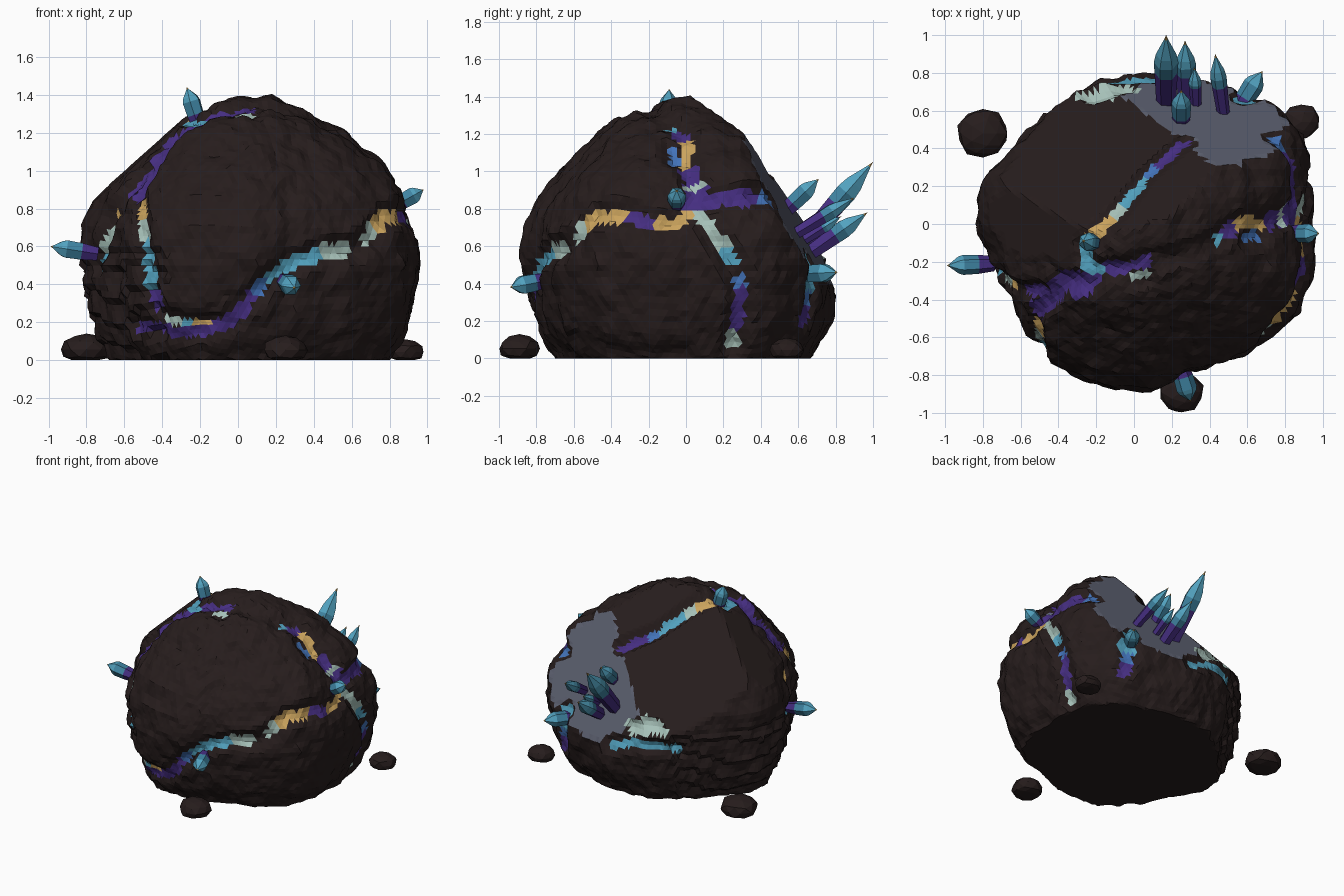
import bpy
import bmesh
from math import acos, atan2, cos, sin, exp, pi, tau, degrees
from mathutils import Vector, noise
from mathutils.geometry import intersect_point_line

if "Cube" in bpy.data.objects:
    bpy.data.objects.remove(bpy.data.objects["Cube"])


def material(name, colour):
    mat = bpy.data.materials.new(name)
    mat.use_nodes = True
    mat.diffuse_color = (*colour, 1)
    mat.node_tree.nodes["Principled BSDF"].inputs["Base Color"].default_value = (*colour, 1)
    return mat


MATERIALS = [
    material("dark_rock", (.0195, .012, .0118)),
    material("grey_cut_stone", (.11, .12, .165)),
    material("purple_mineral", (.06, .027, .22)),
    material("blue_mineral", (.055, .17, .48)),
    material("cyan_mineral", (.085, .36, .52)),
    material("pale_mineral", (.38, .53, .48)),
    material("gold_mineral", (.6, .37, .11)),
    material("teal_crystal", (.05, .23, .36)),
]
ROCK, GREY, PURPLE, BLUE, CYAN, PALE, GOLD, TEAL = range(len(MATERIALS))
LETTER = {"P": PURPLE, "B": BLUE, "C": CYAN, "W": PALE, "G": GOLD, "-": ROCK}


def add_object(name, bm):
    mesh = bpy.data.meshes.new(name)
    bm.to_mesh(mesh)
    bm.free()
    for mat in MATERIALS:
        mesh.materials.append(mat)
    obj = bpy.data.objects.new(name, mesh)
    bpy.context.collection.objects.link(obj)
    return obj


def interpolate(x, table):
    for (x0, y0), (x1, y1) in zip(table, table[1:]):
        if x <= x1:
            return y0 + (y1 - y0) * (x - x0) / max(x1 - x0, 1e-6)
    return table[-1][1]


# Boulder outline from above (radius every 15 degrees) and its side profile
CENTRE = Vector((.04, 0, .5))
RADII = [.9, .94, .97, .94, .86, .82, .82, .80, .78, .77, .80, .87,
         .88, .83, .80, .85, .88, .88, .87, .83, .84, .9, .95, .94]
PROFILE = [(0, 1.4), (.15, 1.38), (.35, 1.31), (.55, 1.2), (.76, 1.02), (.9, .87),
           (.98, .7), (1, .5), (.97, .3), (.92, .15), (.82, 0), (0, 0)]
ring = [(i * 15, r) for i, r in enumerate(RADII + RADII[:1])]
angles = [atan2(s, z - CENTRE.z) for s, z in PROFILE]
reach = [(a, s) for a, (s, z) in zip(angles, PROFILE)]
height = [(a, z) for a, (s, z) in zip(angles, PROFILE)]

# Flat broken faces: normal and distance
GREY_PLANE = (Vector((.12, .87, .48)), .898)
PLANES = [GREY_PLANE, (Vector((-.24, .69, .68)), .93), (Vector((-.68, -.05, .73)), 1.13)]

# Bulging chunks that overhang the veins: position and height
BULGES = [((.76, .27, 1.02), .06), ((.72, -.25, .98), .03), ((.1, -.8, .6), .02)]
bulges = [((Vector(p) - CENTRE).normalized(), h) for p, h in BULGES]

# Mineral veins: one colour letter for each stretch between points, dash for bare rock
segments = []


def vein(colours, points, width=.041):
    dirs = [(Vector(p) - CENTRE).normalized() for p in points]
    for letter, a, b in zip(colours, dirs, dirs[1:]):
        segments.append((a, b, LETTER[letter], width))


# lower front and right side
vein("PPPPBCCW-WGGPGG", [(-.62, -.55, .12), (-.45, -.68, .13), (-.3, -.75, .13),
                         (-.05, -.78, .2), (.08, -.8, .35), (.15, -.8, .42), (.28, -.77, .51),
                         (.44, -.72, .575), (.62, -.65, .59), (.68, -.62, .63),
                         (.73, -.55, .7), (.8, -.5, .76), (.87, -.33, .77),
                         (.92, -.18, .72), (.93, -.06, .73), (.93, .03, .8)])
vein("WWC-BPPW", [(.9, .03, .8), (.88, .1, .72), (.86, .19, .58), (.86, .23, .5),
                  (.86, .26, .45), (.86, .28, .39), (.85, .28, .28), (.84, .27, .14),
                  (.83, .26, .06)])
vein("PPPB", [(.9, 0, .83), (.87, .15, .85), (.83, .3, .86), (.78, .38, .86), (.75, .42, .84)], .048)
# over the top
vein("PWP", [(.9, .03, .82), (.85, .06, .92), (.83, .04, .96), (.77, .02, 1.05)], .055)
vein("GPC--", [(.75, .01, 1.08), (.58, 0, 1.22), (.5, -.06, 1.27), (.46, -.09, 1.29),
               (.3, -.16, 1.35), (.12, -.21, 1.38)])
vein("B", [(.7, -.07, 1.11), (.64, -.08, 1.16)], .03)
vein("PP", [(.07, -.21, 1.38), (-.05, -.24, 1.35), (-.15, -.25, 1.3)], .05)
vein("W", [(0, -.3, 1.34), (.06, -.29, 1.35)], .03)
vein("CC", [(-.18, -.25, 1.27), (-.23, -.23, 1.23), (-.25, -.12, 1.25)], .045)
vein("GWCCBP", [(-.23, -.1, 1.28), (-.12, .03, 1.3), (-.06, .1, 1.26), (0, .18, 1.2),
                (.06, .26, 1.14), (.13, .32, 1.1), (.27, .44, 1.02)], .04)
# left side
vein("PPP", [(-.2, -.28, 1.22), (-.37, -.31, 1.12), (-.45, -.4, .95), (-.5, -.45, .86)], .07)
vein("GWCCP-", [(-.48, -.5, .8), (-.47, -.55, .73), (-.47, -.6, .63), (-.46, -.64, .5),
                (-.46, -.66, .37), (-.43, -.68, .27), (-.38, -.7, .21)], .047)
vein("WCG", [(-.4, -.69, .205), (-.3, -.74, .2), (-.24, -.75, .2), (-.16, -.76, .2)], .022)
vein("P-GWWC", [(-.44, -.34, .97), (-.54, -.32, .83), (-.6, -.31, .76), (-.65, -.3, .71),
                (-.72, -.28, .63), (-.78, -.26, .57), (-.82, -.22, .5)])
# back
vein("PBCC", [(.62, .64, .22), (.6, .64, .29), (.59, .64, .36), (.59, .64, .43), (.57, .64, .5)], .055)
vein("CCCC", [(.12, .8, .4), (0, .8, .44), (-.12, .75, .47), (-.25, .68, .47), (-.36, .6, .44)], .035)
vein("WW", [(-.05, .72, .56), (-.14, .68, .59), (-.21, .65, .58)], .085)


def nearest_vein(direction):
    best, colour, width = 9, ROCK, 0
    for a, b, col, w in segments:
        if direction.dot(a) < .8:
            continue
        q, t = intersect_point_line(direction, a, b)
        q = a if t < 0 else b if t > 1 else q
        dist = (direction - q).length
        if dist < best:
            best, colour, width = dist, col, w
    return best, colour, width


def boulder_point(d):
    polar = acos(max(-1, min(1, d.z)))
    azimuth = atan2(d.y, d.x) % tau
    r = interpolate(degrees(azimuth), ring) * interpolate(polar, reach)
    z = interpolate(polar, height)
    # stepped ledges on the lower left and back
    if d.x < -.5 and z < .58:
        r *= 1 - .04 * ((z * 8 + noise.noise(d * 2)) % 1)
    p = CENTRE + Vector((r * cos(azimuth), r * sin(azimuth), z - CENTRE.z))
    on_ground = z < .001
    u = (p - CENTRE).normalized()
    p += u * (.016 * noise.noise(d * 3) + .022 * noise.noise(d * 9) + .01 * noise.noise(d * 20))
    for direction, rise in bulges:
        p += u * rise * exp(-((u - direction).length / .16) ** 2)
    for normal, dist in PLANES:
        over = normal.dot(p) - dist
        if over > 0:
            p -= u * (over / normal.dot(u))
    # grooves along the veins
    gap = nearest_vein(u)[0]
    if gap < .09:
        p -= u * .04 * (1 - (gap / .09) ** 2)
    p.z = 0 if on_ground else max(p.z, 0)
    return p


# Boulder
bm = bmesh.new()
bmesh.ops.create_icosphere(bm, subdivisions=6, radius=1)
for v in bm.verts:
    v.co = boulder_point(v.co.normalized())
bm.normal_update()
for f in bm.faces:
    mid = f.calc_center_median()
    gap, colour, width = nearest_vein((mid - CENTRE).normalized())
    if gap < width * (1.05 + .8 * noise.noise(mid * 14)) and mid.z > .03:
        f.material_index = colour
    elif abs(GREY_PLANE[0].dot(mid) - GREY_PLANE[1]) < .012 and f.normal.dot(GREY_PLANE[0]) > .97:
        f.material_index = GREY
add_object("boulder", bm)


def crystal(name, base, tip, radius, purple=.34):
    base, tip = Vector(base), Vector(tip)
    axis = tip - base
    turn = axis.to_track_quat("Z", "Y")
    bm = bmesh.new()
    rings = []
    for t, s in [(0, .75), (purple, .95), (.66, 1), (.76, .84), (.95, .15), (1, .01)]:
        rings.append([bm.verts.new(base + axis * t + turn @ Vector(
            (cos(k * pi / 3) * s * radius, sin(k * pi / 3) * s * radius, 0))) for k in range(6)])
    bands = [PURPLE, TEAL, CYAN, CYAN, GOLD]
    for low, high, colour in zip(rings, rings[1:], bands):
        for k in range(6):
            j = (k + 1) % 6
            bm.faces.new((low[k], low[j], high[j], high[k])).material_index = colour
    bm.faces.new(rings[0][::-1])
    bm.faces.new(rings[-1])
    add_object(name, bm)


# Crystals
crystal("back_crystal_large", (.17, .58, .57), (.17, 1, 1.05), .065, .53)
crystal("back_crystal_medium", (.28, .6, .52), (.27, .97, .78), .055, .53)
crystal("back_crystal_thin", (.48, .54, .64), (.43, .9, .86), .043, .53)
crystal("back_crystal_short", (.33, .58, .6), (.32, .83, .76), .035, .6)
crystal("back_crystal_small", (.25, .5, .76), (.25, .71, .96), .052)
crystal("back_low_crystal", (.54, .59, .45), (.68, .81, .46), .055)
crystal("top_crystal", (-.2, -.1, 1.22), (-.27, -.09, 1.44), .05)
crystal("left_crystal", (-.74, -.21, .56), (-.99, -.22, .6), .053)
crystal("right_crystal", (.82, -.05, .81), (.98, -.05, .9), .05)
crystal("front_crystal", (.24, -.74, .42), (.3, -.94, .38), .055)


# Loose stones on the ground
def pebble(name, x, y, size, top):
    bm = bmesh.new()
    bmesh.ops.create_icosphere(bm, subdivisions=2, radius=1)
    for v in bm.verts:
        r = size * (1 + .15 * noise.noise(v.co * 1.5 + Vector((x, y, 0)) * 5))
        v.co = Vector((x + v.co.x * r, y + v.co.y * r * .95, max(0, top * (.4 + .6 * v.co.z))))
    add_object(name, bm)


pebble("left_pebble", -.8, .48, .138, .14)
pebble("right_pebble", .885, .54, .1, .11)
pebble("front_pebble", .25, -.89, .115, .13)
